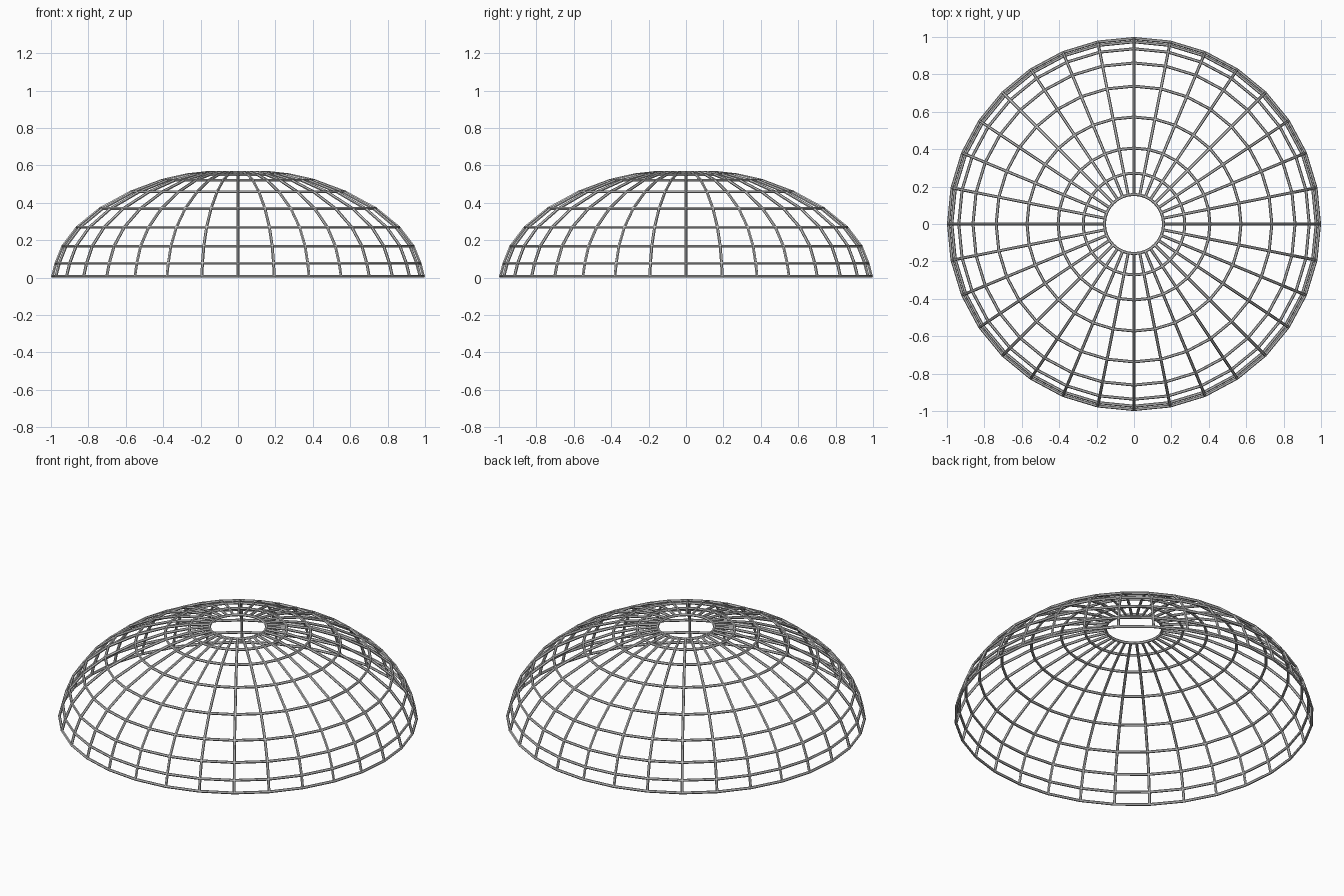
import bpy
import math

if "Cube" in bpy.data.objects:
    bpy.data.objects.remove(bpy.data.objects["Cube"])

SEGMENTS = 32
BAR = 0.008  # bar radius

# Dome profile: (radius, height) of each ring, rim to crown
PROFILE = [(0.992, 0.008), (0.974, 0.077), (0.937, 0.169), (0.861, 0.269),
           (0.737, 0.370), (0.572, 0.459), (0.406, 0.521), (0.272, 0.551),
           (0.158, 0.564)]


def ring_point(i, r, z):
    a = 2 * math.pi * i / SEGMENTS
    return (r * math.cos(a), r * math.sin(a), z)


def bar_object(name, paths, cyclic):
    """Turn straight-sided paths into thin bars and convert to a mesh."""
    curve = bpy.data.curves.new(name, 'CURVE')
    curve.dimensions = '3D'
    curve.bevel_depth = BAR
    curve.bevel_resolution = 1
    curve.use_fill_caps = True
    for path in paths:
        spline = curve.splines.new('POLY')
        spline.points.add(len(path) - 1)
        for p, co in zip(spline.points, path):
            p.co = (*co, 1.0)
        spline.use_cyclic_u = cyclic
        spline.use_smooth = False
    obj = bpy.data.objects.new(name, curve)
    bpy.context.collection.objects.link(obj)
    bpy.ops.object.select_all(action='DESELECT')
    obj.select_set(True)
    bpy.context.view_layer.objects.active = obj
    bpy.ops.object.convert(target='MESH')
    return obj


# Horizontal hoops
bar_object("dome_hoops",
           [[ring_point(i, r, z) for i in range(SEGMENTS)] for r, z in PROFILE], True)

# Ribs from rim to crown opening
bar_object("dome_ribs",
           [[ring_point(i, r, z) for r, z in PROFILE] for i in range(SEGMENTS)], False)
